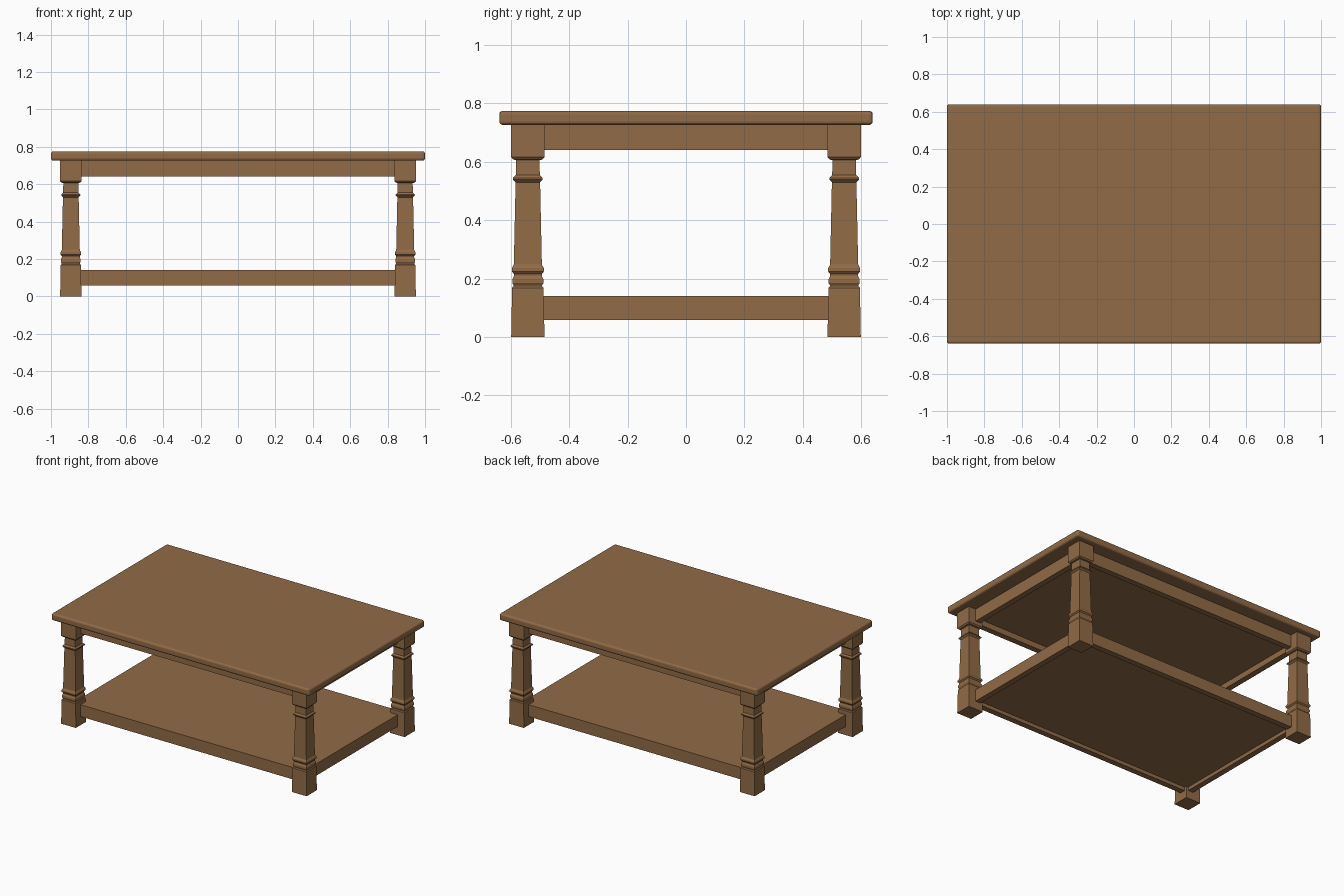
import bpy, bmesh

if "Cube" in bpy.data.objects:
    bpy.data.objects.remove(bpy.data.objects["Cube"])

wood = bpy.data.materials.new("brown wood")
wood.diffuse_color = (0.284, 0.147, 0.061, 1)
wood.use_nodes = True
wood.node_tree.nodes["Principled BSDF"].inputs["Base Color"].default_value = wood.diffuse_color


def make_object(name, bm):
    bmesh.ops.recalc_face_normals(bm, faces=bm.faces)
    me = bpy.data.meshes.new(name)
    bm.to_mesh(me)
    bm.free()
    me.materials.append(wood)
    ob = bpy.data.objects.new(name, me)
    bpy.context.collection.objects.link(ob)
    return ob


def box(hx, hy, z0, z1):
    bm = bmesh.new()
    bmesh.ops.create_cube(bm, size=1)
    for v in bm.verts:
        v.co.x *= 2 * hx
        v.co.y *= 2 * hy
        v.co.z = z1 if v.co.z > 0 else z0
    return bm


def hollow_box(name, hx, hy, z0, z1, board, depth):
    """Slab whose underside is recessed, leaving a frame of rails."""
    bm = box(hx, hy, z0, z1)
    bm.normal_update()
    under = min(bm.faces, key=lambda f: f.calc_center_median().z)
    bmesh.ops.inset_region(bm, faces=[under], thickness=board, use_even_offset=True)
    top = bmesh.ops.extrude_face_region(bm, geom=[under])["geom"]
    bmesh.ops.translate(bm, vec=(0, 0, depth),
                        verts=[g for g in top if isinstance(g, bmesh.types.BMVert)])
    if under.is_valid:
        bm.faces.remove(under)
    return make_object(name, bm)


def square_post(name, cx, cy, profile):
    """Stack of square sections given as (height, half width)."""
    bm = bmesh.new()
    rings = [[bm.verts.new((cx + sx * h, cy + sy * h, z))
              for sx, sy in ((-1, -1), (1, -1), (1, 1), (-1, 1))] for z, h in profile]
    for a, b in zip(rings, rings[1:]):
        for i in range(4):
            j = (i + 1) % 4
            bm.faces.new((a[i], a[j], b[j], b[i]))
    bm.faces.new(rings[0][::-1])
    bm.faces.new(rings[-1])
    return make_object(name, bm)


# Tabletop with rounded edges
top = make_object("tabletop", box(1.0, 0.64, 0.726, 0.775))
bev = top.modifiers.new("rounded edge", "BEVEL")
bev.width = 0.013
bev.segments = 3

# Apron under the top, and lower shelf with rails
hollow_box("apron", 0.895, 0.543, 0.64, 0.727, 0.04, 0.04)
hollow_box("shelf", 0.895, 0.543, 0.058, 0.141, 0.04, 0.025)

# Square turned legs
leg_profile = [
    (0, 0.057), (0.168, 0.054), (0.174, 0.049),                 # foot block
    (0.178, 0.049), (0.184, 0.053), (0.198, 0.053), (0.208, 0.048),  # lower ring
    (0.216, 0.048), (0.224, 0.055), (0.236, 0.055), (0.246, 0.049),  # second ring
    (0.250, 0.048), (0.530, 0.042),                             # tapered shaft
    (0.533, 0.045), (0.539, 0.051), (0.545, 0.051), (0.553, 0.043),  # upper ring
    (0.555, 0.041), (0.606, 0.040),                             # neck
    (0.608, 0.050), (0.616, 0.057), (0.727, 0.057),             # top block
]
for sx, side in ((-1, "left"), (1, "right")):
    for sy, end in ((-1, "front"), (1, "back")):
        square_post(f"{end}_{side}_leg", sx * 0.894, sy * 0.542, leg_profile)
